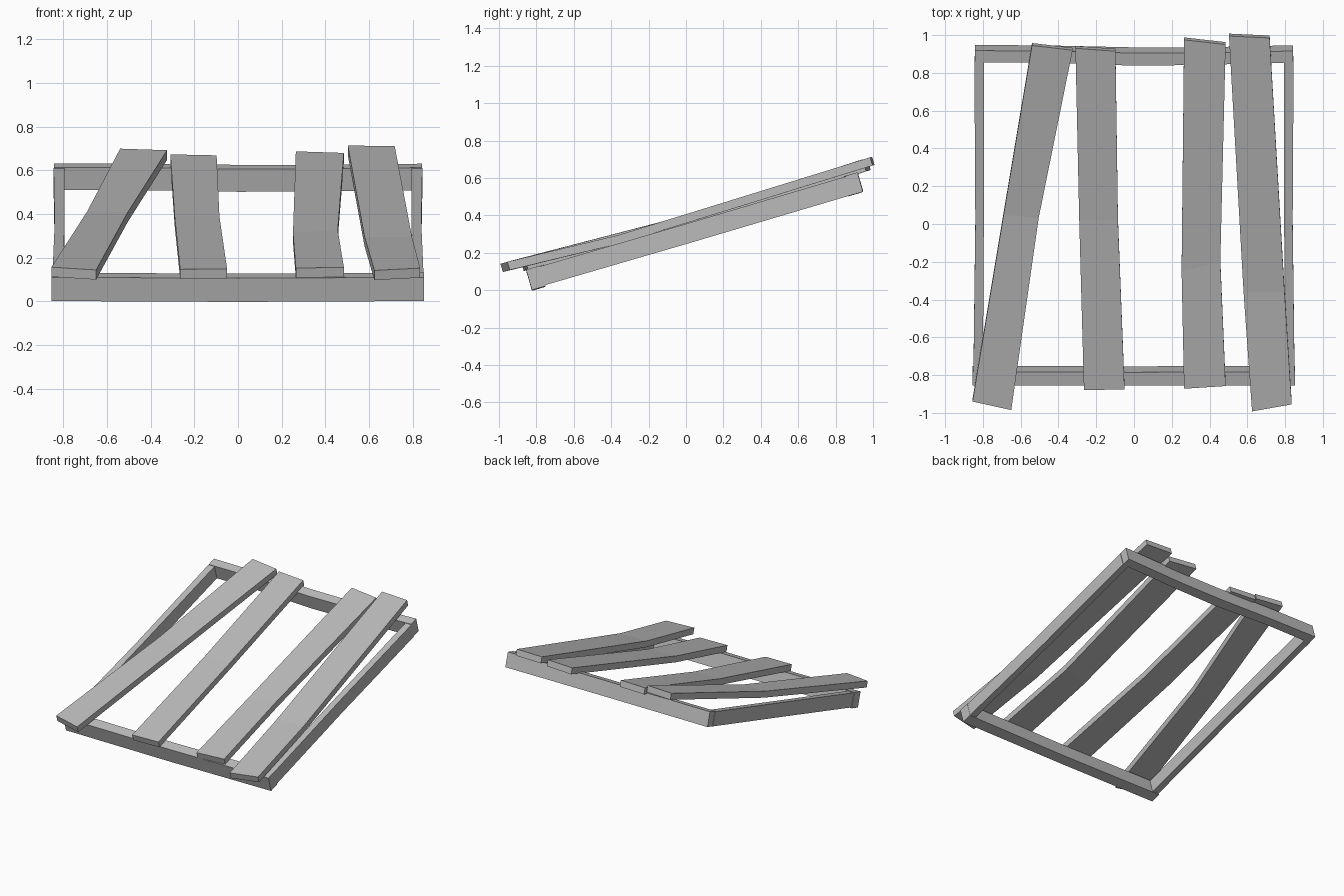
import bpy, bmesh, math

if "Cube" in bpy.data.objects:
    bpy.data.objects.remove(bpy.data.objects["Cube"])

TILT = math.atan(0.29)
DOWN = (0.0, math.sin(TILT), -math.cos(TILT))   # into the tilted panel

grey = bpy.data.materials.new("weathered_grey")
grey.diffuse_color = (0.5, 0.5, 0.5, 1)
grey.use_nodes = True
grey.node_tree.nodes["Principled BSDF"].inputs["Base Color"].default_value = grey.diffuse_color


def board(name, stations, base, slope, thick):
    """Board lofted through stations of (xa, ya, xb, yb, drop) on the tilted plane."""
    bm = bmesh.new()
    rings = []
    for xa, ya, xb, yb, drop in stations:
        top = [(x, y, base + slope * y - drop) for x, y in ((xa, ya), (xb, yb))]
        low = [tuple(p[i] + DOWN[i] * thick for i in range(3)) for p in top]
        rings.append([bm.verts.new(p) for p in (top[0], top[1], low[1], low[0])])
    for r, s in zip(rings, rings[1:]):
        for i in range(4):
            j = (i + 1) % 4
            bm.faces.new((r[i], r[j], s[j], s[i]))
    bm.faces.new(rings[0])
    bm.faces.new(rings[-1])
    bmesh.ops.recalc_face_normals(bm, faces=bm.faces)
    me = bpy.data.meshes.new(name)
    bm.to_mesh(me)
    bm.free()
    me.materials.append(grey)
    ob = bpy.data.objects.new(name, me)
    bpy.context.collection.objects.link(ob)


# Frame: two cross beams and two side rails
F, S = 0.361, 0.294
board("front_beam", [(-.855, -.855, -.855, -.782, 0), (0, -.855, 0, -.785, .004),
                     (.852, -.855, .852, -.782, 0)], F, S, .113)
board("back_beam", [(-.842, .855, -.842, .918, 0), (-.45, .855, -.45, .915, 0),
                    (0, .838, 0, .905, .002), (.35, .842, .35, .905, .002),
                    (.842, .855, .842, .916, 0)], F, S, .108)
for side, name in ((-1, "left_rail"), (1, "right_rail")):
    board(name, [(side * .85, -.79, side * .80, -.79, .004),
                 (side * .84, 0, side * .795, 0, .006),
                 (side * .845, .86, side * .795, .86, .004)], F, S, .104)

# Four crooked slats, each bent once along its length
P, Q, T = 0.427, 0.288, .046
board("slat_far_left", [(-.855, -.94, -.65, -.985, 0), (-.69, .05, -.505, .03, .028),
                        (-.54, .945, -.325, .92, 0)], P, Q, T)
board("slat_mid_left", [(-.265, -.88, -.05, -.875, .027), (-.29, .02, -.085, .02, .045),
                        (-.31, .93, -.098, .915, .022)], P, Q, T)
board("slat_mid_right", [(.265, -.872, .485, -.858, .024), (.252, -.25, .457, -.2, .042),
                         (.265, .975, .485, .95, .021)], P, Q, T)
board("slat_far_right", [(.625, -.992, .835, -.955, 0), (.58, -.36, .797, -.36, .028),
                         (.503, .995, .718, .985, 0)], P, Q, T)
